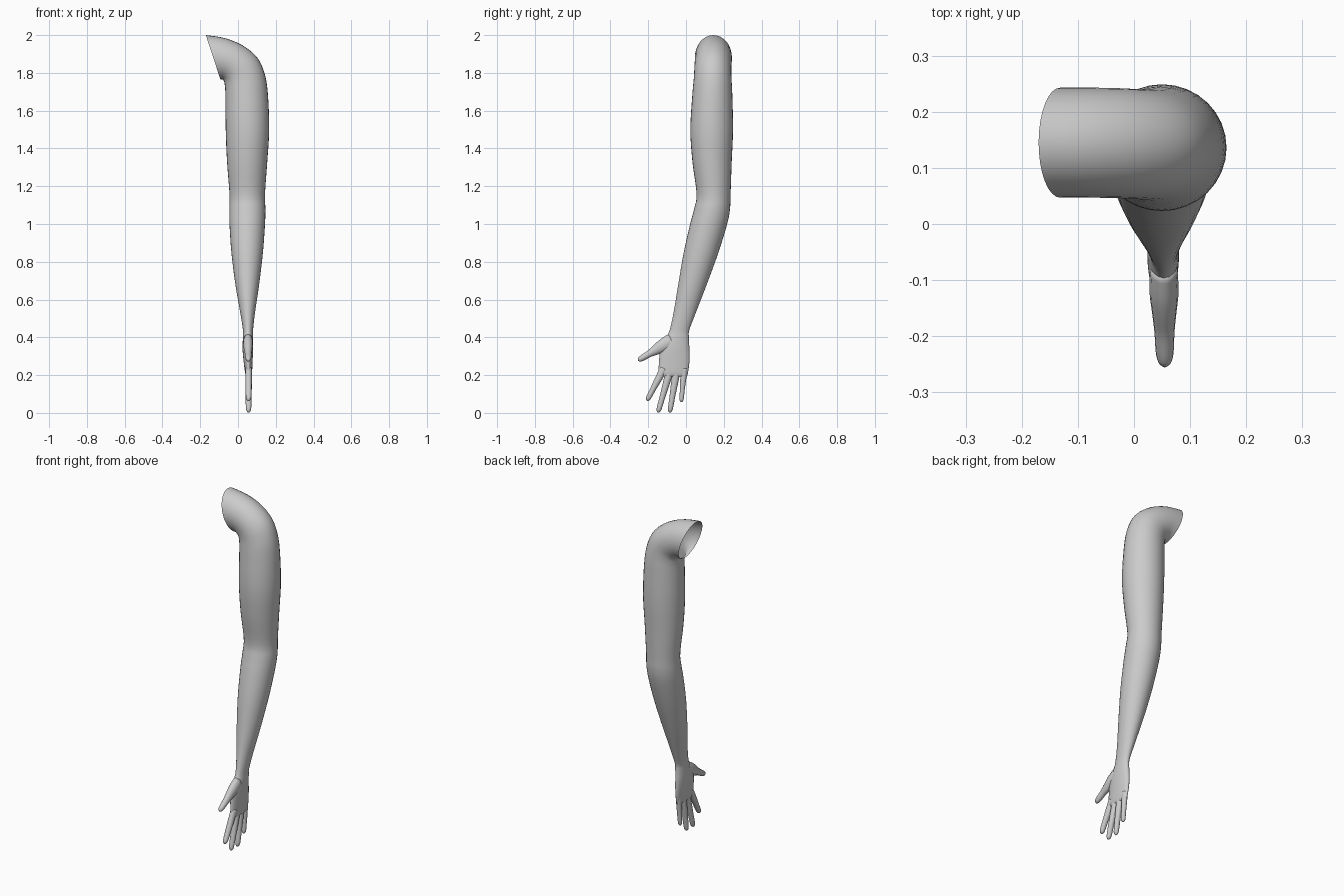
import bpy, bmesh, math
from mathutils import Vector

if "Cube" in bpy.data.objects:
    bpy.data.objects.remove(bpy.data.objects["Cube"])

skin = bpy.data.materials.new("plain_grey")
skin.diffuse_color = (0.6, 0.6, 0.6, 1)
skin.use_nodes = True
skin.node_tree.nodes["Principled BSDF"].inputs["Base Color"].default_value = skin.diffuse_color


def spline(rows, steps):
    """Catmull-Rom interpolation through rows of numbers."""
    out = []
    n = len(rows)
    for i in range(n - 1):
        p = [rows[max(0, min(n - 1, i + k))] for k in (-1, 0, 1, 2)]
        for s in range(steps):
            t = s / steps
            out.append([0.5 * (2 * b + (c - a) * t + (2 * a - 5 * b + 4 * c - d) * t * t
                               + (3 * b - a - 3 * c + d) * t ** 3) for a, b, c, d in zip(*p)])
    return out + [list(rows[-1])]


def loft(name, rings, sides, cap_start, cap_end):
    """Skin elliptical rings given as (centre, half axis u, half axis v)."""
    bm = bmesh.new()
    loops = []
    for c, u, v in rings:
        loops.append([bm.verts.new(c + u * math.cos(a) + v * math.sin(a))
                      for a in (2 * math.pi * k / sides for k in range(sides))])
    for r0, r1 in zip(loops, loops[1:]):
        for k in range(sides):
            j = (k + 1) % sides
            bm.faces.new((r0[k], r0[j], r1[j], r1[k]))
    if cap_start:
        bm.faces.new(loops[0][::-1])
    if cap_end:
        bm.faces.new(loops[-1])
    bmesh.ops.recalc_face_normals(bm, faces=bm.faces)
    # an open tube may be flipped: make sure it points outwards
    f = max(bm.faces, key=lambda q: q.calc_center_median().x)
    if f.normal.x < 0:
        bmesh.ops.reverse_faces(bm, faces=bm.faces)
    me = bpy.data.meshes.new(name)
    bm.to_mesh(me)
    bm.free()
    for p in me.polygons:
        p.use_smooth = True
    me.materials.append(skin)
    ob = bpy.data.objects.new(name, me)
    bpy.context.collection.objects.link(ob)
    return ob


# Arm and palm: inner x, inner z, outer x, outer z, front y, back y
arm = [
    (-.093, 1.765, -.17, 2.0, .047, .243),
    (-.084, 1.766, -.07, 1.984, .047, .243),
    (-.078, 1.762, .025, 1.945, .046, .242),
    (-.073, 1.752, .10, 1.883, .044, .240),
    (-.070, 1.735, .14, 1.80, .041, .241),
    (-.067, 1.69, .158, 1.69, .034, .245),
    (-.065, 1.5, .165, 1.5, .023, .249),
    (-.058, 1.33, .155, 1.33, .034, .242),
    (-.045, 1.16, .143, 1.16, .056, .236),
    (-.046, 1.08, .145, 1.08, .043, .233),
    (-.045, 1.0, .143, 1.0, .022, .218),
    (-.035, .85, .132, .85, -.012, .172),
    (-.014, .68, .112, .68, -.041, .110),
    (.012, .53, .090, .53, -.066, .052),
    (.026, .44, .080, .44, -.086, .018),
    (.026, .40, .080, .40, -.105, .015),
    (.024, .34, .080, .34, -.135, .018),
    (.030, .27, .077, .27, -.143, .018),
    (.038, .21, .074, .21, -.145, .010),
    (.044, .193, .068, .193, -.137, .004),
]
rings = []
for ax, az, bx, bz, y0, y1 in spline(arm, 4):
    rings.append((Vector(((ax + bx) / 2, (y0 + y1) / 2, (az + bz) / 2)),
                  Vector(((bx - ax) / 2, 0, (bz - az) / 2)),
                  Vector((0, (y1 - y0) / 2, 0))))
loft("arm", rings, 32, False, True)


def finger(name, base, tip, profile):
    """Tapered finger with a rounded end; profile is (fraction, half width, half depth)."""
    base, tip = Vector(base), Vector(tip)
    d = tip - base
    across = d.normalized().cross(Vector((1, 0, 0))).normalized()
    deep = across.cross(d.normalized())
    loft(name, [(base + d * t, deep * h, across * w) for t, w, h in spline(profile, 3)],
         14, True, True)


# Four fingers
shape = [(0, .021, .017), (.2, .020, .017), (.42, .018, .017), (.62, .0155, .016),
         (.82, .0145, .015), (.93, .013, .013), (.98, .008, .008), (1, .002, .002)]
for name, base, tip in (
        ("index_finger", (.056, -.117, .235), (.056, -.207, .064)),
        ("middle_finger", (.056, -.082, .235), (.056, -.148, .002)),
        ("ring_finger", (.056, -.048, .235), (.056, -.086, .002)),
        ("little_finger", (.056, -.010, .235), (.056, -.025, .057))):
    k = .85 if name == "little_finger" else 1
    finger(name, base, tip, [(t, w * k, h * k) for t, w, h in shape])

# Thumb with a broad root merging into the palm
finger("thumb", (.053, -.075, .385), (.055, -.254, .277),
       [(0, .038, .024), (.25, .036, .026), (.45, .029, .022), (.65, .0195, .018),
        (.85, .0165, .016), (.95, .013, .012), (1, .003, .003)])
